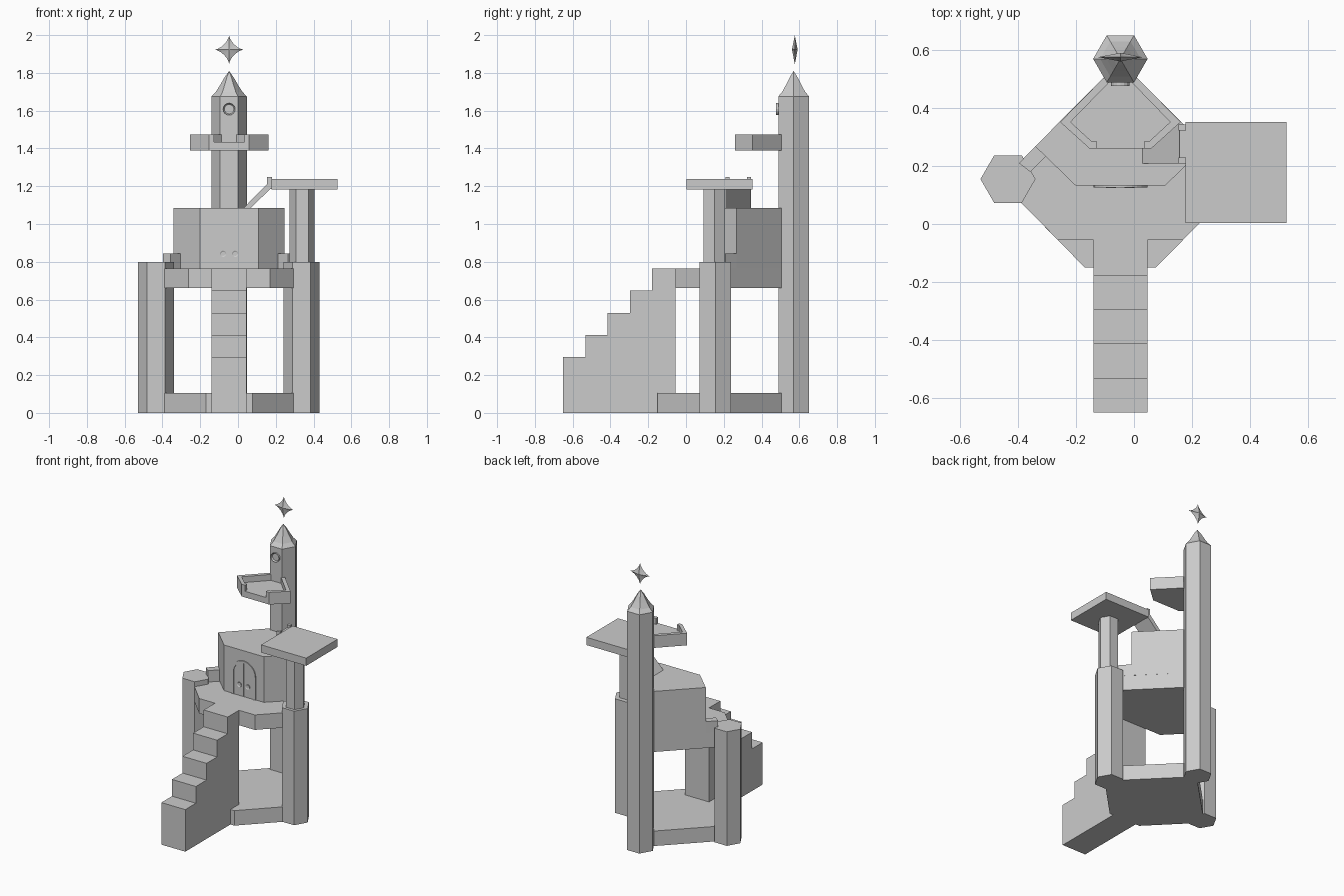
import bpy, bmesh, math
from mathutils import Vector

if "Cube" in bpy.data.objects:
    bpy.data.objects.remove(bpy.data.objects["Cube"])

CX = -0.047  # symmetry axis of the main building

stone = bpy.data.materials.new("stone_grey")
stone.diffuse_color = (0.6, 0.6, 0.6, 1)
stone.use_nodes = True
stone.node_tree.nodes["Principled BSDF"].inputs["Base Color"].default_value = stone.diffuse_color


def finish(name, bm):
    bmesh.ops.recalc_face_normals(bm, faces=bm.faces)
    me = bpy.data.meshes.new(name)
    bm.to_mesh(me)
    bm.free()
    me.materials.append(stone)
    ob = bpy.data.objects.new(name, me)
    bpy.context.collection.objects.link(ob)
    return ob


def prism(name, pts, lo, hi, axis="z", rim=0, sink=0):
    """Extrude an outline along an axis; optionally inset the low cap and sink it."""
    place = {"z": lambda a, b, h: (a, b, h),
             "y": lambda a, b, h: (a, h, b),
             "x": lambda a, b, h: (h, a, b)}[axis]
    bm = bmesh.new()
    low = [bm.verts.new(place(a, b, lo)) for a, b in pts]
    high = [bm.verts.new(place(a, b, hi)) for a, b in pts]
    n = len(pts)
    cap = bm.faces.new(low)
    bm.faces.new(high)
    for i in range(n):
        j = (i + 1) % n
        bm.faces.new((low[i], low[j], high[j], high[i]))
    bmesh.ops.recalc_face_normals(bm, faces=bm.faces)
    if rim:
        bmesh.ops.inset_region(bm, faces=[cap], thickness=rim)
        bmesh.ops.translate(bm, verts=cap.verts, vec=Vector(place(0, 0, sink)))
    return finish(name, bm)


def rect(a0, a1, b0, b1):
    return [(a0, b0), (a1, b0), (a1, b1), (a0, b1)]


def ngon(cx, cy, r, n):
    return [(cx + r * math.cos(math.tau * i / n), cy + r * math.sin(math.tau * i / n))
            for i in range(n)]


def mirror(pts):
    return [(2 * CX - x, y) for x, y in pts]


def both(left):
    """Complete a left-hand outline with its mirrored right half."""
    return left + mirror(left)[::-1]


def spire(name, cx, cy, rings, apex, n=6):
    bm = bmesh.new()
    loops = [[bm.verts.new((x, y, z)) for x, y in ngon(cx, cy, r, n)] for r, z in rings]
    tip = bm.verts.new((cx, cy, apex))
    bm.faces.new(loops[0])
    for i in range(n):
        j = (i + 1) % n
        for a, b in zip(loops, loops[1:]):
            bm.faces.new((a[i], a[j], b[j], b[i]))
        bm.faces.new((loops[-1][i], loops[-1][j], tip))
    return finish(name, bm)


# Base slab, raised deck and house share the same diagonal back walls
prism("base_slab", both([(-0.105, 0.505), (-0.395, 0.212), (-0.395, 0.079), (-0.17, -0.15)]), 0, 0.105)
prism("deck", both([(-0.105, 0.505), (-0.395, 0.212), (-0.395, 0.079), (-0.263, -0.055)]), 0.66, 0.765)
prism("house", both([(-0.105, 0.505), (-0.341, 0.268), (-0.202, 0.133)]), 0.765, 1.085)

# Low blocks joining the house to the side pillars
block = [(-0.341, 0.268), (-0.302, 0.235), (-0.358, 0.18), (-0.397, 0.21)]
prism("left_wall_block", block, 0.765, 0.845)
prism("right_wall_block", mirror(block), 0.765, 0.845)

# Staircase
steps = [(-0.055, 0)]
for i in range(5):
    y = -0.65 + 0.1175 * i
    steps += [(y, 0.295 + 0.1175 * (i - 1) if i else 0), (y, 0.295 + 0.1175 * i)]
steps.append((-0.055, 0.765))
prism("staircase", steps, -0.14, 0.046, "x")

# Hexagonal pillars and tower
prism("left_pillar", ngon(-0.435, 0.155, 0.095, 6), 0, 0.8)
prism("right_pillar", ngon(0.337, 0.155, 0.095, 6), 0, 0.8)
prism("right_upper_pillar", ngon(0.339, 0.15, 0.066, 6), 0.8, 1.185)
prism("tower", ngon(CX, 0.57, 0.094, 6), 0, 1.675)
spire("tower_spire", CX, 0.57, [(0.094, 1.675), (0.07, 1.7), (0.048, 1.735), (0.025, 1.775)], 1.81)

# Square platform with its landing, posts and ramp
prism("platform", rect(0.177, 0.527, 0.003, 0.352), 1.183, 1.237)
prism("landing", rect(0.157, 0.178, 0.21, 0.341), 1.19, 1.232)
for side, y in (("front", 0.208), ("back", 0.322)):
    prism(side + "_landing_post", rect(0.154, 0.179, y, y + 0.022), 1.186, 1.25)
prism("ramp", [(0.03, 1.085), (0.068, 1.085), (0.175, 1.19), (0.157, 1.215)], 0.208, 0.343, "y")

# Door: raised arch frame, two leaves and ring handles
def arch(r, n=14):
    return [(CX + r * math.cos(math.pi * i / n), 0.922 + r * math.sin(math.pi * i / n))
            for i in range(n + 1)]


def arch_shape(r):
    return [(CX + r, 0.765)] + arch(r) + [(CX - r, 0.765)]


prism("door_frame", arch_shape(0.093) + arch_shape(0.077)[::-1], 0.126, 0.135, "y")
half = [(CX - 0.001, 0.765), (CX - 0.001, 0.998)] + arch(0.076)[8:] + [(CX - 0.076, 0.765)]
prism("left_door_leaf", half, 0.13, 0.135, "y")
prism("right_door_leaf", mirror(half), 0.13, 0.135, "y")
for side, s in (("left", -1), ("right", 1)):
    prism(side + "_door_handle", ngon(CX + s * 0.032, 0.842, 0.017, 12), 0.125, 0.132, "y", 0.006, 0.003)

# Tower balcony: floor and a raised rim open at the front
prism("balcony_floor", both([(-0.105, 0.505), (-0.255, 0.352), (-0.153, 0.26)]), 1.39, 1.433)
rail = [(-0.105, 0.505), (-0.255, 0.352), (-0.153, 0.26), (-0.128, 0.26),
        (-0.128, 0.284), (-0.145, 0.284), (-0.219, 0.352), (-0.08, 0.495)]
prism("left_balcony_rail", rail, 1.433, 1.475)
prism("right_balcony_rail", mirror(rail), 1.433, 1.475)

# Round window on the tower
prism("round_window", ngon(CX, 1.608, 0.032, 16), 0.476, 0.495, "y", 0.007, 0.009)

# Floating four-pointed star
bm = bmesh.new()
star_y, star_z = 0.576, 1.923
edge = []
for i in range(32):
    c, s = math.cos(math.tau * i / 32), math.sin(math.tau * i / 32)
    edge.append(bm.verts.new((CX + 0.077 * c ** 3, star_y, star_z + 0.077 * s ** 3)))
for y in (star_y - 0.015, star_y + 0.015):
    centre = bm.verts.new((CX, y, star_z))
    for i in range(32):
        bm.faces.new((edge[i], edge[(i + 1) % 32], centre))
finish("star", bm)
